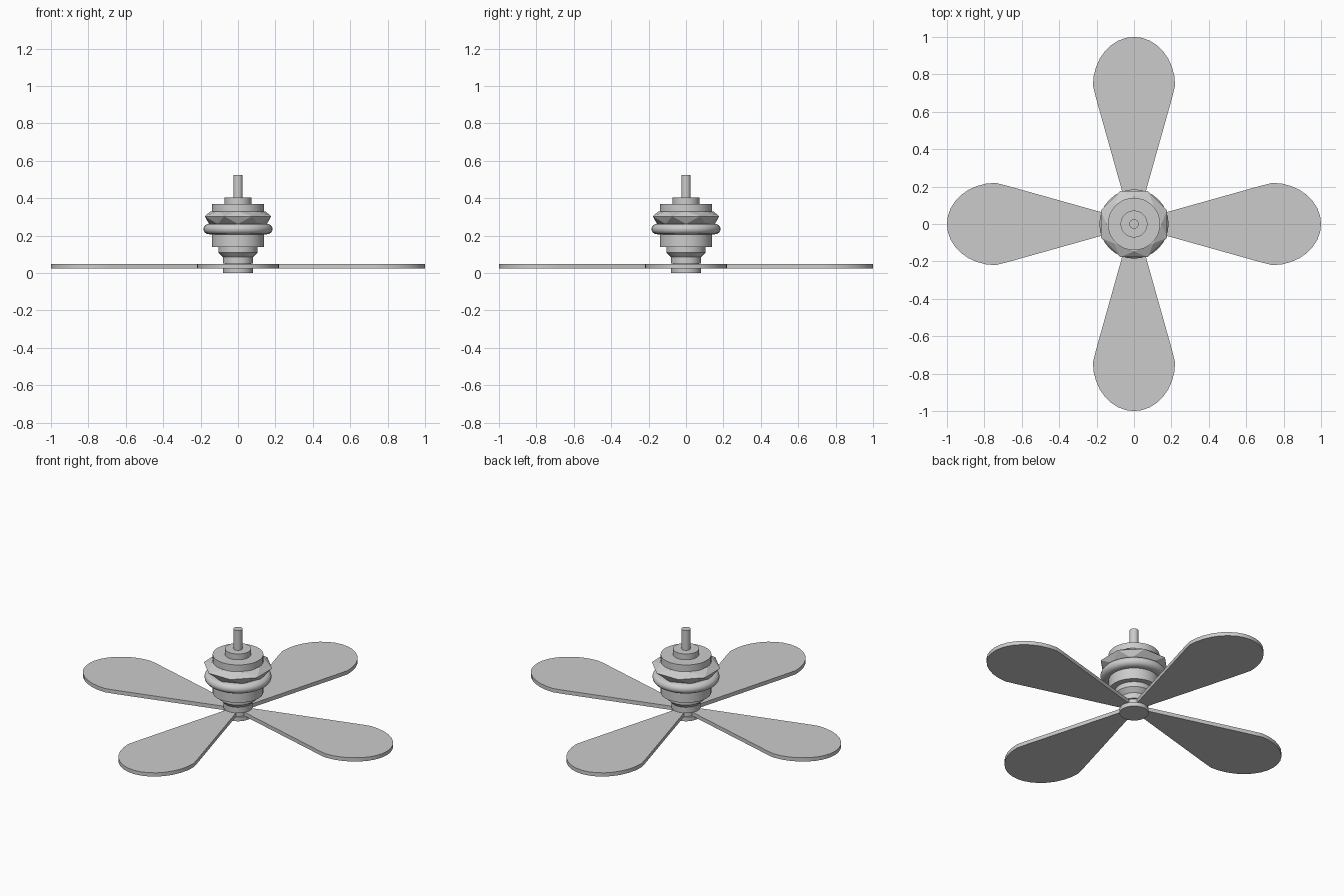
import bpy, bmesh
from math import sin, cos, pi, radians

if "Cube" in bpy.data.objects:
    bpy.data.objects.remove(bpy.data.objects["Cube"])


def make_object(name, bm, smooth=False):
    bmesh.ops.recalc_face_normals(bm, faces=bm.faces)
    mesh = bpy.data.meshes.new(name)
    bm.to_mesh(mesh)
    bm.free()
    obj = bpy.data.objects.new(name, mesh)
    bpy.context.collection.objects.link(obj)
    if smooth:
        bpy.context.view_layer.objects.active = obj
        obj.select_set(True)
        bpy.ops.object.shade_smooth_by_angle(angle=radians(30))
        obj.select_set(False)
    return obj


def ring(bm, radius, z, sides, offset=0.0):
    return [bm.verts.new((radius * cos(2 * pi * (i + offset) / sides),
                          radius * sin(2 * pi * (i + offset) / sides), z)) for i in range(sides)]


def lathe(name, profile, sides=32):
    """Closed turned part from (radius, z) points, bottom to top."""
    bm = bmesh.new()
    rings = [ring(bm, r, z, sides) for r, z in profile]
    for a, b in zip(rings, rings[1:]):
        for i in range(sides):
            j = (i + 1) % sides
            bm.faces.new((a[i], a[j], b[j], b[i]))
    bm.faces.new(rings[0])
    bm.faces.new(rings[-1])
    return make_object(name, bm, True)


# Stacked turned parts of the motor
lathe("bottom_cap", [(0.08, 0.0), (0.08, 0.025)])
lathe("hub", [(0.07, 0.025), (0.07, 0.05)])
lathe("collar", [(0.08, 0.05), (0.08, 0.085), (0.105, 0.11), (0.105, 0.14)])
lathe("motor_housing", [(0.14, 0.14), (0.14, 0.37)])
lathe("top_plate", [(0.072, 0.37), (0.072, 0.405)])
lathe("down_rod", [(0.025, 0.405), (0.025, 0.525)])

# Rounded ring around the housing
lathe("motor_ring", [(0.155 + 0.03 * cos(a), 0.235 + 0.028 * sin(a))
                     for a in [radians(-90 + 22.5 * k) for k in range(9)]])

# Faceted eight-pointed band
bm = bmesh.new()
low = ring(bm, 0.155, 0.262, 8)
mid = ring(bm, 0.192, 0.303, 8, 0.5)
top = ring(bm, 0.147, 0.33, 8)
for i in range(8):
    j = (i + 1) % 8
    for r in (low, top):
        bm.faces.new((r[i], r[j], mid[i]))
        bm.faces.new((mid[i], mid[j], r[j]))
bm.faces.new(low)
bm.faces.new(top)
make_object("faceted_band", bm)

# Four teardrop blades tapering into the hub
for k in range(4):
    bm = bmesh.new()
    outline = [(0.01, 0.017), (0.68, 0.205)]
    outline += [(0.74 + 0.26 * sin(t), 0.22 * cos(t)) for t in [pi * n / 16 for n in range(17)]]
    outline += [(0.68, -0.205), (0.01, -0.017)]
    c, s = cos(k * pi / 2), sin(k * pi / 2)
    face = bm.faces.new([bm.verts.new((c * x - s * y, s * x + c * y, 0.025)) for x, y in outline])
    top = bmesh.ops.extrude_face_region(bm, geom=[face])
    bmesh.ops.translate(bm, vec=(0, 0, 0.023),
                        verts=[v for v in top["geom"] if isinstance(v, bmesh.types.BMVert)])
    make_object(f"blade_{k + 1}", bm, True)
